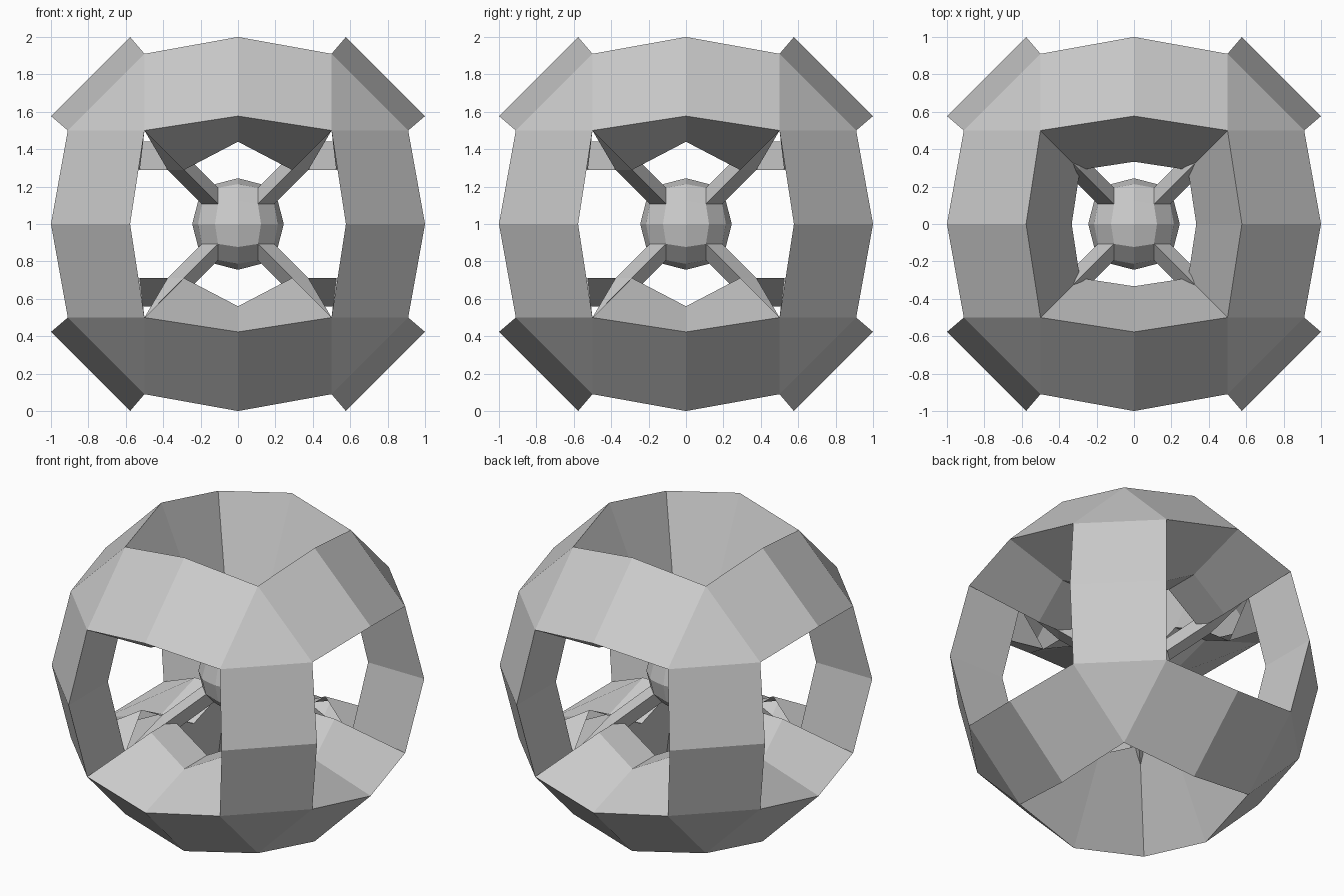
import bpy, bmesh
from itertools import product
from mathutils import Vector

if "Cube" in bpy.data.objects:
    bpy.data.objects.remove(bpy.data.objects["Cube"])

CENTRE = Vector((0, 0, 1))


def build(name, octant_faces):
    """Mirror the faces of one octant into all eight and weld them."""
    bm = bmesh.new()
    for sx, sy, sz in product((1, -1), repeat=3):
        for face in octant_faces:
            pts = face if sx * sy * sz > 0 else face[::-1]
            bm.faces.new([bm.verts.new(CENTRE + Vector((x * sx, y * sy, z * sz)))
                          for x, y, z in pts])
    bmesh.ops.remove_doubles(bm, verts=bm.verts, dist=0.0005)
    bmesh.ops.recalc_face_normals(bm, faces=bm.faces)
    me = bpy.data.meshes.new(name)
    bm.to_mesh(me)
    bm.free()
    ob = bpy.data.objects.new(name, me)
    bpy.context.collection.objects.link(ob)
    return ob


def swap(face):
    """Reflect a face across the x = y plane."""
    return [(y, x, z) for x, y, z in face][::-1]


def roll(face, n):
    """Cycle the axes of a face n times."""
    for _ in range(n):
        face = [(z, x, y) for x, y, z in face]
    return face


def scaled(face, s):
    return [tuple(c * s for c in p) for p in face]


M, H, C = 0.577, 0.5, 0.91      # mid-edge, corner and outer corner offsets
I, J = 0.289, 0.525             # inner corner offsets
corner = [(C, H, H), (H, C, H), (H, H, C)]
band = [(H, H, C), (0, M, 1), (0, 1, M), (H, C, H)]

# Horizontal beams of the cage: outer band, two walls, underside, corner gusset
beam = [
    band,
    [(I, I, I), (0, 0.333, 0.44), (0, M, 1), (H, H, C)],
    [(H, C, H), (0, 1, M), (0, M, 0.44), (I, J, I)],
    [(I, J, I), (0, M, 0.44), (0, 0.333, 0.44), (I, I, I)],
    [(H, C, H), (I, J, I), (H, H, H)],
]
# Upright beams of the cage
upright_outer = [(H, C, H), (C, H, H), (1, M, 0), (M, 1, 0)]
upright_wall = [(H, C, H), (M, 1, 0), (M, M, 0), (H, H, H)]
build("cage", [corner] + beam + [swap(f) for f in beam]
      + [upright_outer, upright_wall, swap(upright_wall)])

# Faceted core ball, open at the corners where the struts join
S = 0.213
cap = [(0, 0, 1.15), (M, 0, 1), (H, H, C), (0, M, 1)]
build("core", [roll(scaled(f, S), n) for n in range(3) for f in (cap, band)])

# Diagonal struts: three-sided prisms tapering into the cage corners
root = scaled(corner, S)
end = [tuple(c + 0.182 for c in p) for p in root]
strut = []
for i in range(3):
    j = (i + 1) % 3
    strut += [[root[i], root[j], end[j], end[i]], [end[i], end[j], (H, H, H)]]
build("struts", strut)
